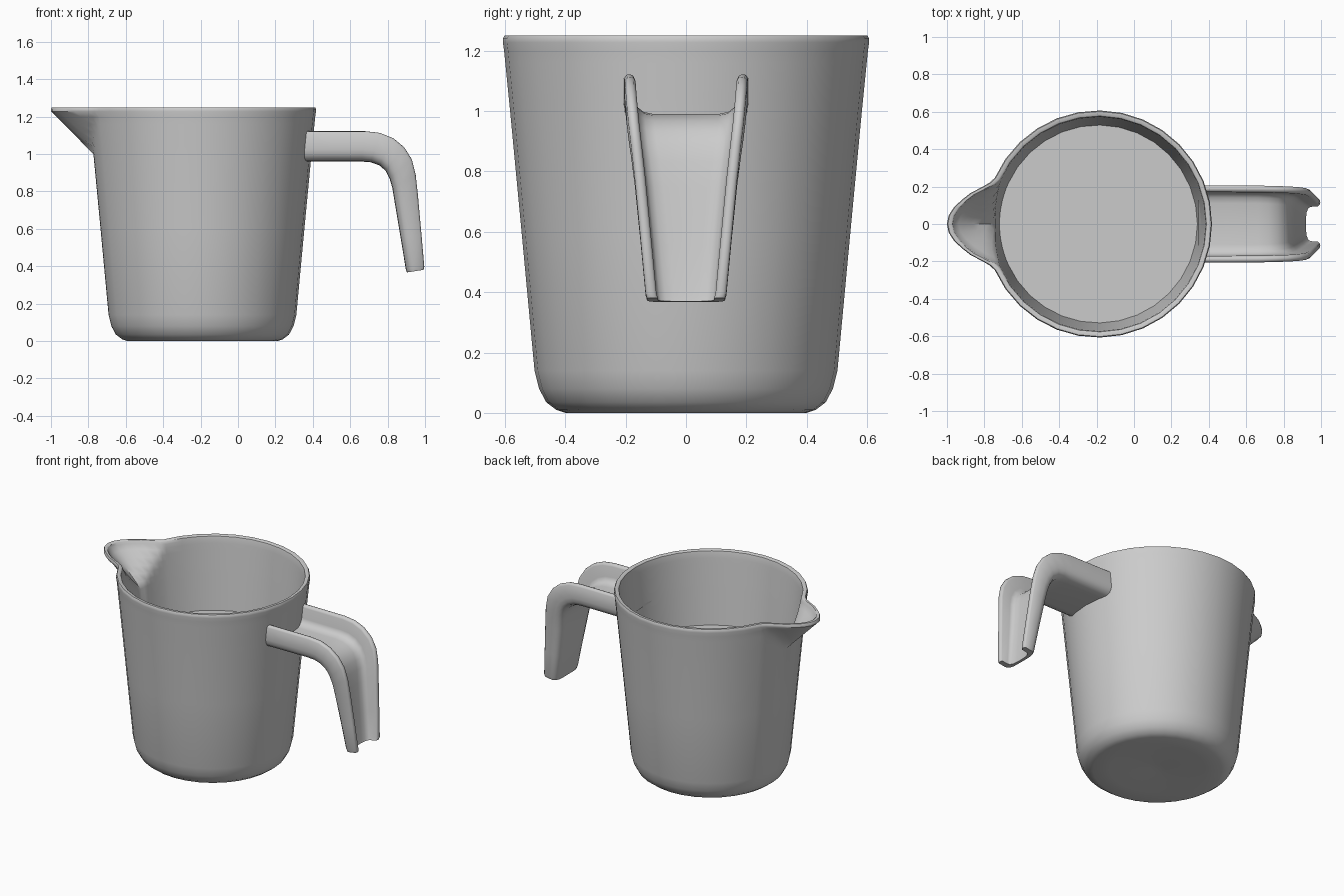
import bpy, bmesh
from math import sin, cos, radians, degrees, sqrt

if "Cube" in bpy.data.objects:
    bpy.data.objects.remove(bpy.data.objects["Cube"])

CX = -0.19  # jug axis position


def finish(name, bm, angle=40):
    bmesh.ops.remove_doubles(bm, verts=bm.verts, dist=1e-5)
    bmesh.ops.recalc_face_normals(bm, faces=bm.faces)
    me = bpy.data.meshes.new(name)
    bm.to_mesh(me)
    bm.free()
    ob = bpy.data.objects.new(name, me)
    bpy.context.collection.objects.link(ob)
    bpy.ops.object.select_all(action='DESELECT')
    ob.select_set(True)
    bpy.context.view_layer.objects.active = ob
    bpy.ops.object.shade_smooth_by_angle(angle=radians(angle))
    return ob


def bridge(bm, rings, cap=False):
    for a, b in zip(rings, rings[1:]):
        n = len(a)
        for i in range(n):
            j = (i + 1) % n
            bm.faces.new((a[i], a[j], b[j], b[i]))
    if cap:
        bm.faces.new(rings[0])
        bm.faces.new(rings[-1])


def lerp_table(table, x):
    for (x0, y0), (x1, y1) in zip(table, table[1:]):
        if x <= x1:
            return y0 + (y1 - y0) * (x - x0) / (x1 - x0)
    return table[-1][1]


# Spout: radial push against angle from the -x direction, tapering to a point below
SPOUT = [(0, 0.203), (3.3, 0.195), (6.7, 0.17), (10, 0.135), (13.6, 0.097),
         (18, 0.042), (21, 0.014), (24, 0)]


def spout_push(deg, z, z0):
    t = min(1, (z - z0) / (1.228 - z0))
    return t * lerp_table(SPOUT, abs(deg) / t) if t > 0.01 else 0


# Denser segments across the spout, even ones around the rest
half = [a for a, _ in SPOUT] + [24 + 156 * i / 14 for i in range(1, 14)]
angles = half + [180] + [-a for a in reversed(half[1:])]

# Jug body: outer and inner wall profile (radius, height)
lip = [1.00, 1.04, 1.08, 1.12, 1.16, 1.20]
outer = [(0.05, 0.006), (0.3, 0.003), (0.40, 0.0), (0.43, 0.01), (0.463, 0.035),
         (0.487, 0.08), (0.502, 0.14), (0.545, 0.6)]
outer += [(0.583 + 0.1 * (z - 1), z) for z in lip]
outer += [(0.607, 1.228), (0.607, 1.24), (0.602, 1.25)]
inner = [(0.584, 1.25), (0.577, 1.245), (0.573, 1.228)]
inner += [(0.551 + 0.095 * (z - 1), z) for z in reversed(lip)]
inner += [(0.515, 0.6), (0.472, 0.14), (0.455, 0.08), (0.39, 0.04)]

bm = bmesh.new()
rings = []
for prof, z0 in ((outer, 1.0), (inner, 1.0)):
    for r, z in prof:
        ring = []
        for a in angles:
            R = r + spout_push(a, z, z0)
            ring.append(bm.verts.new((CX - R * cos(radians(a)), R * sin(radians(a)), z)))
        rings.append(ring)
bridge(bm, rings)
for ring, z in ((rings[0], 0.012), (rings[-1], 0.04)):
    c = bm.verts.new((CX, 0, z))
    for i in range(len(ring)):
        bm.faces.new((ring[i], ring[(i + 1) % len(ring)], c))
finish("jug_body", bm)

# Contents: flat level surface inside the jug
bm = bmesh.new()
rr = 0.530
bm.faces.new([bm.verts.new((CX - rr * cos(radians(a)), rr * sin(radians(a)), 0.755))
              for a in angles])
finish("contents_surface", bm)

# Handle: open channel lofted between a web path and a flange-edge path
# each station: web (x, z), flange edge (x, z), half width
stations = [
    ((0.38, 0.96), (0.38, 1.122), 0.207),
    ((0.50, 0.96), (0.50, 1.122), 0.206),
    ((0.66, 0.96), (0.68, 1.122), 0.205),
    ((0.71, 0.956), (0.76, 1.113), 0.203),
    ((0.755, 0.94), (0.83, 1.085), 0.201),
    ((0.79, 0.91), (0.89, 1.035), 0.197),
    ((0.81, 0.87), (0.93, 0.97), 0.191),
    ((0.825, 0.82), (0.95, 0.89), 0.182),
    ((0.838, 0.74), (0.962, 0.78), 0.170),
    ((0.87, 0.55), (0.981, 0.57), 0.150),
    ((0.897, 0.385), (0.996, 0.398), 0.134),
    ((0.903, 0.367), (0.992, 0.381), 0.129),
]
# half section: (inset from the half width, fraction from web to flange edge)
section = [(0.08, 0), (0.045, 0.02), (0.018, 0.1), (0.004, 0.24), (0, 0.4), (0, 0.92),
           (0.008, 0.99), (0.018, 1), (0.029, 0.98), (0.036, 0.9), (0.037, 0.45),
           (0.046, 0.32), (0.065, 0.23), (0.095, 0.19)]
bm = bmesh.new()
rings = []
for k, ((xi, zi), (xo, zo), w) in enumerate(stations):
    pts = [(w - d, v) for d, v in section]
    pts += [(-y, v) for y, v in reversed(pts)]
    ring = []
    for y, v in pts:
        x, z = xi + (xo - xi) * v, zi + (zo - zi) * v
        if k == 0:  # follow the curved jug wall at the root
            x = CX + sqrt((0.57 + 0.1 * (z - 1)) ** 2 - y * y)
        ring.append(bm.verts.new((x, y, z)))
    rings.append(ring)
bridge(bm, rings, cap=True)
finish("handle", bm, 50)
